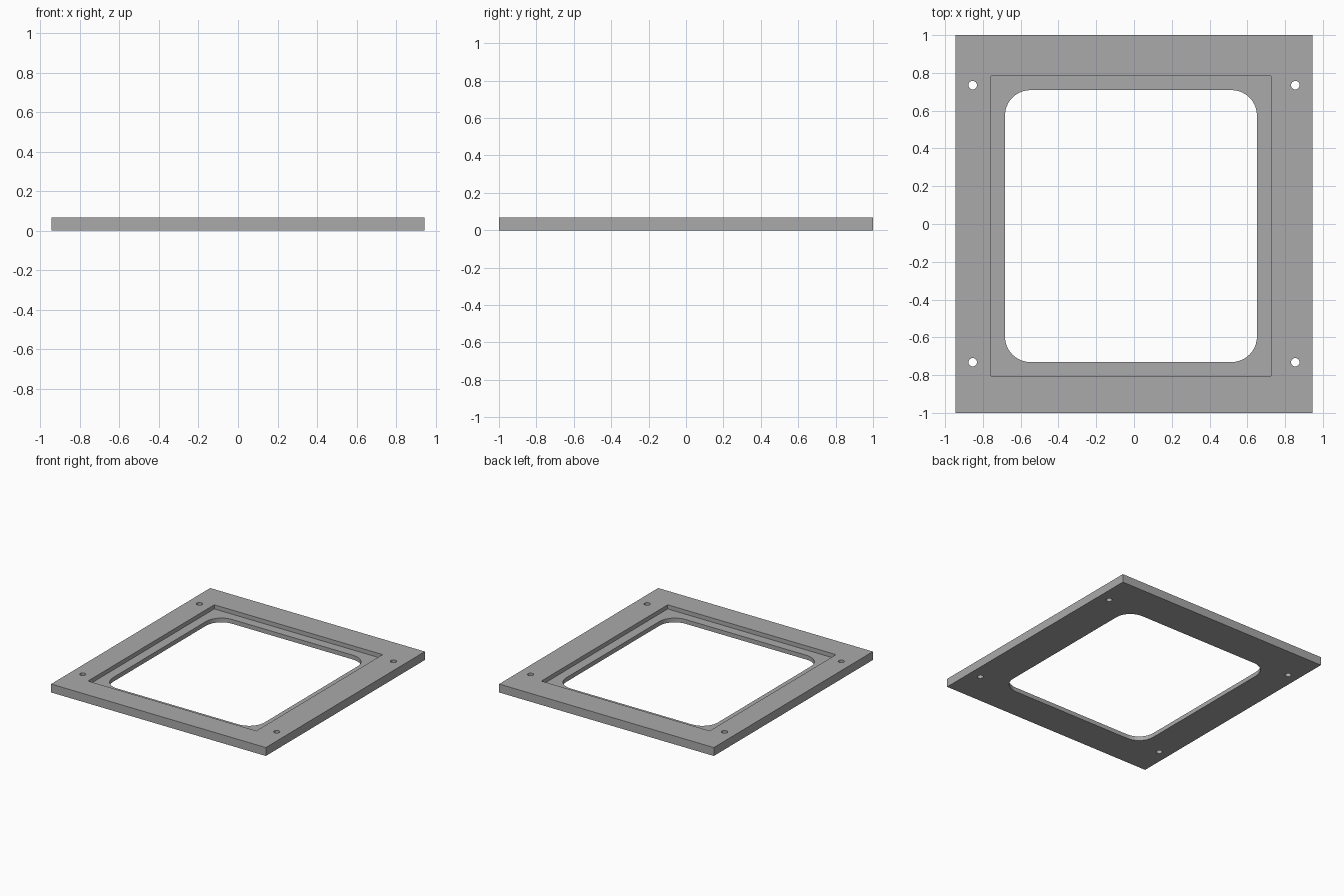
import bpy
import bmesh
from math import cos, sin, pi

cube = bpy.data.objects.get("Cube")
if cube:
    bpy.data.objects.remove(cube, do_unlink=True)

THICK = 0.067
LEDGE = 0.034

grey = bpy.data.materials.new("plain grey")
grey.use_nodes = True
colour = (0.4, 0.4, 0.4, 1)
grey.diffuse_color = colour
grey.node_tree.nodes["Principled BSDF"].inputs["Base Color"].default_value = colour


def rectangle(x0, x1, y0, y1, radius=0, steps=10):
    """Outline of a rectangle, with rounded corners if a radius is given."""
    if not radius:
        return [(x0, y0), (x1, y0), (x1, y1), (x0, y1)]
    centres = [(x1 - radius, y1 - radius), (x0 + radius, y1 - radius),
               (x0 + radius, y0 + radius), (x1 - radius, y0 + radius)]
    return [(cx + radius * cos((q + i / steps) * pi / 2),
             cy + radius * sin((q + i / steps) * pi / 2))
            for q, (cx, cy) in enumerate(centres) for i in range(steps + 1)]


def circle(cx, cy, radius, sides=24):
    return [(cx + radius * cos(2 * pi * i / sides),
             cy + radius * sin(2 * pi * i / sides)) for i in range(sides)]


def prism(name, outline, z0, z1):
    """Extrude an outline upward from z0 to z1."""
    bm = bmesh.new()
    base = bm.faces.new([bm.verts.new((x, y, z0)) for x, y in outline])
    top = bmesh.ops.extrude_face_region(bm, geom=[base])["geom"]
    bmesh.ops.translate(bm, vec=(0, 0, z1 - z0),
                        verts=[v for v in top if isinstance(v, bmesh.types.BMVert)])
    bmesh.ops.recalc_face_normals(bm, faces=bm.faces)
    mesh = bpy.data.meshes.new(name)
    bm.to_mesh(mesh)
    bm.free()
    mesh.materials.append(grey)
    obj = bpy.data.objects.new(name, mesh)
    bpy.context.collection.objects.link(obj)
    return obj


# Flat plate
plate = prism("frame_plate", rectangle(-0.945, 0.945, -1, 1), 0, THICK)

# Stepped recess, rounded opening and four screw holes
cutters = [
    prism("recess_cutter", rectangle(-0.757, 0.725, -0.805, 0.783), LEDGE, 0.2),
    prism("opening_cutter", rectangle(-0.683, 0.651, -0.731, 0.709, 0.135), -0.1, 0.3),
]
for x in (-0.854, 0.854):
    for y in (-0.732, 0.735):
        cutters.append(prism("screw_hole_cutter", circle(x, y, 0.0225), -0.1, 0.3))

bpy.context.view_layer.objects.active = plate
for cutter in cutters:
    cut = plate.modifiers.new("cut", "BOOLEAN")
    cut.operation = "DIFFERENCE"
    cut.solver = "EXACT"
    cut.object = cutter
    bpy.ops.object.modifier_apply(modifier=cut.name)
    bpy.data.objects.remove(cutter, do_unlink=True)

# Smooth the rounded walls, keep the edges sharp
bpy.ops.object.select_all(action="DESELECT")
plate.select_set(True)
bpy.ops.object.shade_smooth_by_angle(angle=pi / 6)
